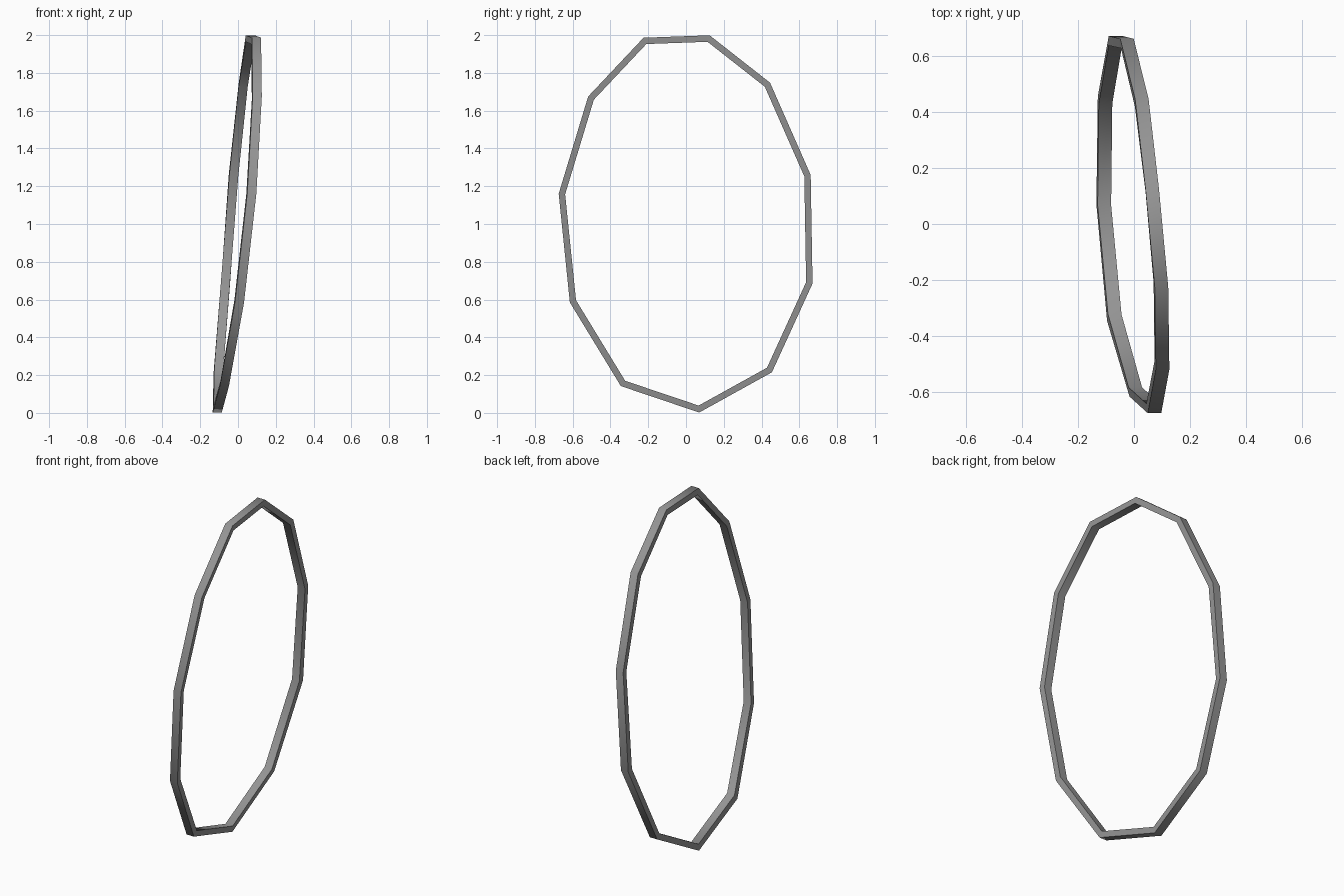
import bpy, bmesh, math
from mathutils import Vector

if "Cube" in bpy.data.objects:
    bpy.data.objects.remove(bpy.data.objects["Cube"])

# Outer corners of the hoop (x centre, y, z)
path = [(.065, .125, 1.999), (.028, .445, 1.748), (-.025, .66, 1.26), (-.066, .67, .685),
        (-.105, .455, .215), (-.11, .07, .002), (-.072, -.345, .142), (.008, -.615, .585),
        (.073, -.674, 1.16), (.102, -.518, 1.675), (.098, -.225, 1.986)]
band = .034     # radial thickness
half = .024     # half width along the axis

pts = [Vector(p) for p in path]
n = len(pts)
bm = bmesh.new()
rings = []
for i, p in enumerate(pts):
    a = (p - pts[i - 1]).normalized()
    b = (pts[(i + 1) % n] - p).normalized()
    inward = (b - a).normalized()
    axis = Vector((1, 0, 0))
    inner = p + inward * band / max(.5, (a.cross(inward)).length)
    rings.append([bm.verts.new(v) for v in (p - axis * half, p + axis * half,
                                            inner + axis * half, inner - axis * half)])

# Four-sided band joined around the loop
for i in range(n):
    r, s = rings[i], rings[(i + 1) % n]
    for k in range(4):
        m = (k + 1) % 4
        bm.faces.new((r[k], r[m], s[m], s[k]))
bmesh.ops.recalc_face_normals(bm, faces=bm.faces)

mesh = bpy.data.meshes.new("hoop")
bm.to_mesh(mesh)
bm.free()
hoop = bpy.data.objects.new("hoop", mesh)
bpy.context.collection.objects.link(hoop)

# Dark grey, smooth along the loop, sharp band edges
mat = bpy.data.materials.new("dark_grey")
mat.diffuse_color = (.3, .3, .3, 1)
mat.use_nodes = True
mat.node_tree.nodes["Principled BSDF"].inputs["Base Color"].default_value = mat.diffuse_color
mesh.materials.append(mat)
bpy.context.view_layer.objects.active = hoop
hoop.select_set(True)
bpy.ops.object.shade_smooth_by_angle(angle=math.radians(60))
